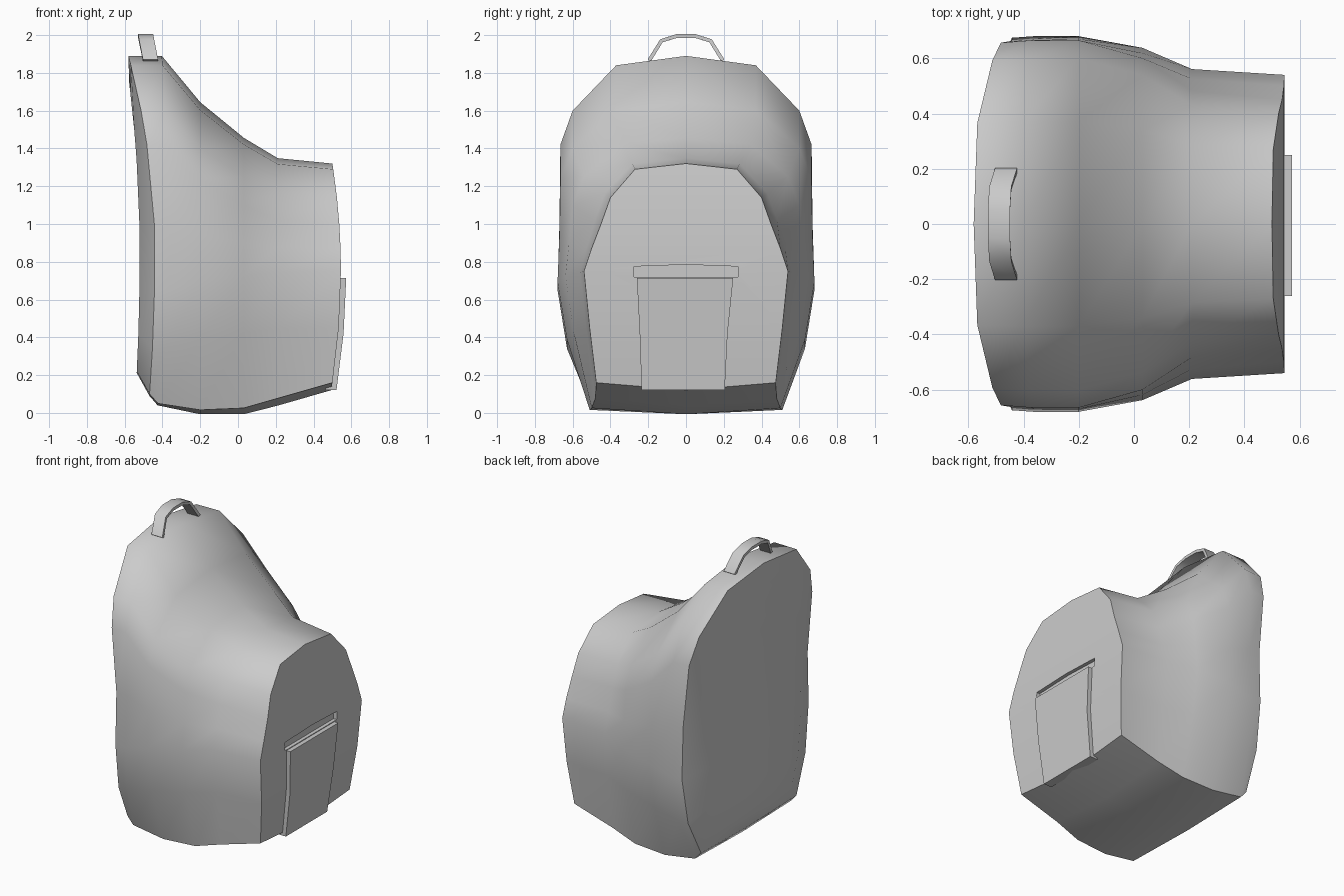
import bpy, bmesh
from mathutils import Vector

cube = bpy.data.objects.get("Cube")
if cube:
    bpy.data.objects.remove(cube)

grey = bpy.data.materials.new("plain_grey")
grey.use_nodes = True
colour = (0.6, 0.6, 0.6, 1)
grey.diffuse_color = colour
grey.node_tree.nodes["Principled BSDF"].inputs["Base Color"].default_value = colour


def make_object(name, bm):
    bmesh.ops.recalc_face_normals(bm, faces=bm.faces)
    mesh = bpy.data.meshes.new(name)
    bm.to_mesh(mesh)
    bm.free()
    mesh.materials.append(grey)
    obj = bpy.data.objects.new(name, mesh)
    bpy.context.collection.objects.link(obj)
    return obj


def prism(name, outline, x_of, thickness):
    """Plate facing +x: outline in (y, z), lying on the curve x_of(z)."""
    bm = bmesh.new()
    inner = [bm.verts.new((x_of(z) - thickness, y, z)) for y, z in outline]
    outer = [bm.verts.new((x_of(z), y, z)) for y, z in outline]
    bm.faces.new(inner)
    bm.faces.new(outer)
    n = len(outline)
    for i in range(n):
        j = (i + 1) % n
        bm.faces.new((inner[i], inner[j], outer[j], outer[i]))
    return make_object(name, bm)


# Half outlines (y, z), top centre round to bottom centre
BACK = [(0, 1.89), (.37, 1.84), (.6, 1.6), (.665, 1.42), (.67, 1.0),
        (.68, .65), (.63, .34), (.51, .1), (0, .09)]
FRONT = [(0, 1.32), (.27, 1.29), (.4, 1.14), (.45, 1.0), (.5, .87),
         (.54, .75), (.51, .45), (.475, .16), (0, .12)]
LAST = len(BACK) - 1


def bow(x, middle, above, below):
    return lambda z: x + (above if z > middle else below) * (z - middle) ** 2


front_x = bow(.545, .75, -.14, -.13)

# Sections from back to front: curve of x, height blend, width blend, base drop
SECTIONS = [
    (bow(-.44, .85, -.13, -.05), 0, .04, 0),
    (bow(-.36, .85, -.04, -.1), 0, 0, .05),
    (bow(-.2, 1, 0, 0), .43, 0, .11),
    (bow(.03, 1, 0, 0), .76, .3, .12),
    (bow(.21, 1, 0, 0), .95, .85, .08),
    (front_x, 1, 1, 0),
]


def mix(a, b, t):
    return a + (b - a) * t


def add_loop(bm, half, x_of):
    mirrored = [(-y, z) for y, z in reversed(half[1:-1])]
    return [bm.verts.new((x_of(z), y, z)) for y, z in half + mirrored]


def bridge(bm, a, b):
    n = len(a)
    return [bm.faces.new((a[i], a[(i + 1) % n], b[(i + 1) % n], b[i])) for i in range(n)]


def cap(bm, loop):
    """Close a loop with strips running from side to side."""
    n = len(loop)
    bm.faces.new((loop[0], loop[1], loop[-1]))
    for i in range(1, LAST - 1):
        bm.faces.new((loop[i], loop[i + 1], loop[n - i - 1], loop[n - i]))
    bm.faces.new((loop[LAST - 1], loop[LAST], loop[LAST + 1]))


# Bag body: lofted sections with a domed back panel
bm = bmesh.new()
loops = []
for x_of, height, width, drop in SECTIONS:
    half = []
    for i, (b, f) in enumerate(zip(BACK, FRONT)):
        low = drop if i >= LAST - 1 else 0
        half.append((mix(b[0], f[0], width), mix(b[1], f[1], height) - low))
    loops.append(add_loop(bm, half, x_of))
for a, b in zip(loops, loops[1:]):
    bridge(bm, a, b)
panel = [(y * .7, .9 + (z - .9) * .85) for y, z in BACK]
panel_loop = add_loop(bm, panel, bow(-.52, .85, -.07, -.04))
bridge(bm, panel_loop, loops[0])
cap(bm, panel_loop)
cap(bm, loops[-1])

# Smooth shading, with creases round both ends and along the base
for face in bm.faces:
    face.smooth = True
corners = (LAST - 1, LAST + 1)
creases = [(l[i], l[(i + 1) % len(l)]) for l in (loops[0], loops[-1]) for i in range(len(l))]
creases += [(a[i], b[i]) for a, b in zip(loops, loops[1:]) for i in corners]
for pair in creases:
    edge = bm.edges.get(pair)
    if edge:
        edge.smooth = False
body = make_object("bag_body", bm)

# Slot opening above the front pocket
cutter = prism("slot_cutter", [(-.275, .72), (.275, .72), (.275, .775), (0, .785), (-.275, .775)],
               lambda z: .65, .13)
cutter.hide_render = True
cut = body.modifiers.new("slot", 'BOOLEAN')
cut.object = cutter
cut.solver = 'EXACT'
bpy.context.view_layer.objects.active = body
bpy.ops.object.modifier_apply(modifier=cut.name)
bpy.data.objects.remove(cutter)

# Front pocket: slightly tapered raised plate
prism("front_pocket",
      [(-.235, .12), (.205, .12), (.22, .42), (.25, .715), (-.26, .715), (-.245, .42)],
      lambda z: front_x(z) + .028, .06)

# Carry handle: strap arched over the top
bm = bmesh.new()
half = [(.195, 1.865), (.13, 1.97), (.05, 1.995)]
path = half + [(-y, z) for y, z in reversed(half)]
rows = []
for y, z in path:
    lean = (2 - z) * .2
    rows.append([bm.verts.new((x + lean, y, z)) for x in (-.53, -.45)])
for a, b in zip(rows, rows[1:]):
    bm.faces.new((a[0], a[1], b[1], b[0]))
for face in bm.faces:
    face.smooth = True
handle = make_object("carry_handle", bm)
strap = handle.modifiers.new("thickness", 'SOLIDIFY')
strap.thickness = .02
strap.offset = 0
bpy.ops.object.select_all(action='DESELECT')
handle.select_set(True)
bpy.context.view_layer.objects.active = handle
bpy.ops.object.modifier_apply(modifier=strap.name)
bpy.ops.object.shade_smooth_by_angle(angle=.8)
